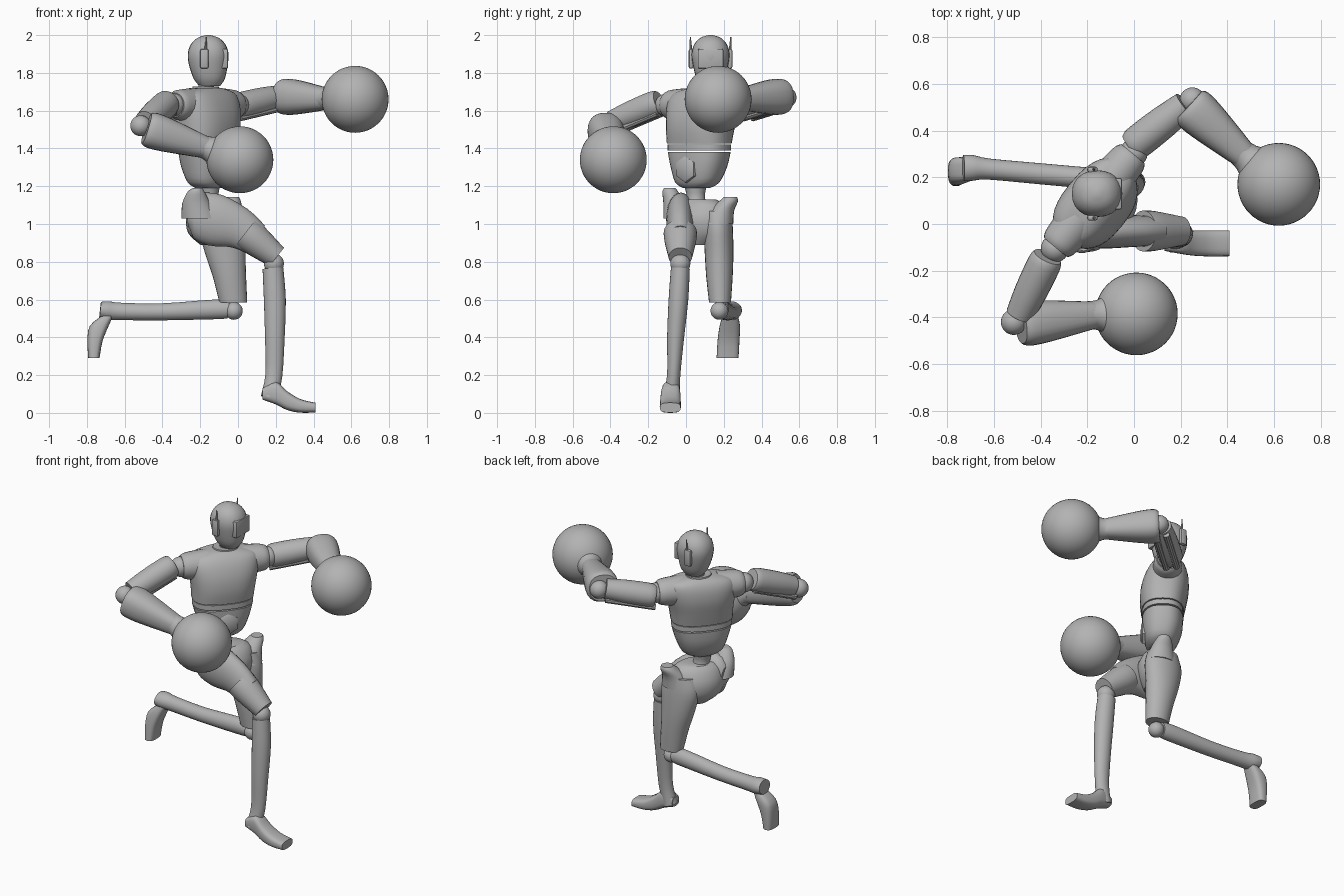
import bpy
import bmesh
import math
from mathutils import Vector

default_cube = bpy.data.objects.get("Cube")
if default_cube:
    bpy.data.objects.remove(default_cube, do_unlink=True)

GREY = (0.45, 0.45, 0.45, 1)
grey = bpy.data.materials.new("plain_grey")
grey.use_nodes = True
grey.diffuse_color = GREY
shader = next(n for n in grey.node_tree.nodes if n.type == "BSDF_PRINCIPLED")
shader.inputs["Base Color"].default_value = GREY

X, Y, Z = Vector((1, 0, 0)), Vector((0, 1, 0)), Vector((0, 0, 1))
ACROSS = Vector((.635, .77, 0)).normalized()   # right shoulder to left shoulder
FORWARD = ACROSS.cross(Z)                      # where the chest points


def finish(name, bm, angle=35):
    """Turn a bmesh into a named, smooth-shaded grey object."""
    bmesh.ops.recalc_face_normals(bm, faces=bm.faces)
    mesh = bpy.data.meshes.new(name)
    bm.to_mesh(mesh)
    bm.free()
    mesh.materials.append(grey)
    obj = bpy.data.objects.new(name, mesh)
    bpy.context.collection.objects.link(obj)
    bpy.ops.object.select_all(action="DESELECT")
    obj.select_set(True)
    bpy.context.view_layer.objects.active = obj
    bpy.ops.object.shade_smooth_by_angle(angle=math.radians(angle))
    return obj


def blend(rings, steps):
    """Catmull-Rom interpolation of ring centres and radii."""
    vectors = [Vector(r) for r in rings]
    last = len(vectors) - 1
    result = []
    for i in range(last):
        p, q = vectors[max(i - 1, 0)], vectors[i]
        r, s = vectors[i + 1], vectors[min(i + 2, last)]
        for k in range(steps):
            t = k / steps
            result.append(q + (r - p) * (t / 2)
                          + (p * 2 - q * 5 + r * 4 - s) * (t * t / 2)
                          + (q * 3 - p - r * 3 + s) * (t ** 3 / 2))
    return result + [vectors[last]]


def loft(name, rings, hint, axis=None, sides=24, power=2, steps=3):
    """Skin rings (x, y, z, radius along hint, radius across hint)."""
    rings = blend(rings, steps)
    centres = [Vector(r[:3]) for r in rings]
    bm = bmesh.new()
    loops = []
    for i, (ring, centre) in enumerate(zip(rings, centres)):
        ahead, behind = centres[min(i + 1, len(rings) - 1)], centres[max(i - 1, 0)]
        along = axis or (ahead - behind).normalized()
        side = (hint - along * hint.dot(along)).normalized()
        other = along.cross(side)
        loop = []
        for k in range(sides):
            angle = math.tau * k / sides
            c, s = math.cos(angle), math.sin(angle)
            c = math.copysign(abs(c) ** (2 / power), c)
            s = math.copysign(abs(s) ** (2 / power), s)
            loop.append(bm.verts.new(centre + side * ring[3] * c + other * ring[4] * s))
        loops.append(loop)
    for low, high in zip(loops, loops[1:]):
        for k in range(sides):
            n = (k + 1) % sides
            bm.faces.new((low[k], low[n], high[n], high[k]))
    bm.faces.new(loops[0])
    bm.faces.new(loops[-1])
    return finish(name, bm)


def limb(name, start, end, profile, **options):
    """Straight round limb; profile holds (fraction along, radius)."""
    start, end = Vector(start), Vector(end)
    rings = [(*start.lerp(end, t), r, r) for t, r in profile]
    return loft(name, rings, Z, (end - start).normalized(), **options)


def ball(name, centre, radius, detail=16):
    bm = bmesh.new()
    bmesh.ops.create_uvsphere(bm, u_segments=2 * detail, v_segments=detail, radius=radius)
    bmesh.ops.translate(bm, verts=bm.verts, vec=centre)
    return finish(name, bm)


def block(name, centre, size, bevel):
    bm = bmesh.new()
    bmesh.ops.create_cube(bm, size=1)
    bmesh.ops.scale(bm, verts=bm.verts, vec=size)
    bmesh.ops.translate(bm, verts=bm.verts, vec=centre)
    bmesh.ops.bevel(bm, geom=bm.edges[:], offset=bevel, segments=2, affect="EDGES", profile=.5)
    return finish(name, bm)


# Head, visor and ear pieces
loft("head", [(-.15, .13, 1.73, .055, .05), (-.152, .13, 1.77, .083, .075),
              (-.157, .13, 1.84, .102, .093), (-.158, .13, 1.9, .108, .1),
              (-.158, .13, 1.95, .092, .087), (-.158, .13, 1.985, .057, .055),
              (-.158, .13, 2, .012, .012)], X, Z, power=2.2)
block("visor", (-.082, .13, 1.875), (.06, .135, .105), .008)
for side, label in ((-1, "right"), (1, "left")):
    y = .13 + side * .103
    block(label + "_ear", (-.178, y, 1.875), (.045, .025, .105), .01)
    limb(label + "_ear_fin", (-.172, y, 1.9), (-.168, y + side * .004, 1.99),
         [(0, .009), (1, .003)], sides=6)
limb("neck", (-.175, .12, 1.66), (-.165, .125, 1.77), [(0, .052), (.4, .04), (1, .043)])

# Torso, turned between the hips and the punch
loft("chest", [(-.16, .07, 1.425, .183, .125), (-.16, .075, 1.5, .19, .137),
               (-.165, .085, 1.58, .203, .14), (-.17, .095, 1.65, .21, .125),
               (-.17, .105, 1.695, .185, .1), (-.17, .11, 1.72, .09, .07)],
     ACROSS, Z, sides=32, power=2.5)
loft("collar", [(-.17, .115, 1.69, .085, .075), (-.17, .115, 1.727, .075, .066),
                (-.17, .115, 1.725, .06, .055)], ACROSS, Z, steps=1)
loft("waist_band", [(-.16, .07, 1.388, .18, .122), (-.16, .07, 1.42, .18, .122)],
     ACROSS, Z, sides=32, power=2.5)
loft("abdomen", [(-.16, .07, 1.38, .178, .12), (-.158, .068, 1.3, .155, .115),
                 (-.155, .06, 1.22, .122, .09), (-.155, .055, 1.19, .07, .06)],
     ACROSS, Z, sides=32, power=2.5)
belly = Vector((-.158, .068, 1.29))
limb("belly_plate", belly + FORWARD * .08, belly + FORWARD * .125,
     [(0, .075), (.8, .07), (1, .055)], sides=6, steps=1)
limb("waist", (-.155, .05, 1.21), (-.145, .055, 1.06), [(0, .062), (.5, .048), (1, .08)])

# Shoulders
heart = Vector((-.17, .1, 1.63))
for side, label in ((-1, "right"), (1, "left")):
    limb(label + "_shoulder", heart + ACROSS * side * .1, heart + ACROSS * side * .26,
         [(0, .09), (.5, .085), (.85, .078), (1, .065)])
    ball(label + "_shoulder_joint", heart + ACROSS * side * .265, .06)

# Arms and round boxing gloves
arms = {
    "left": ((-.01, .33, 1.62), (.22, .51, 1.675), (.25, .53, 1.67),
             (.235, .51, 1.675), (.47, .295, 1.662), (.62, .17, 1.66)),
    "right": ((-.37, -.14, 1.645), (-.49, -.39, 1.54), (-.515, -.42, 1.52),
              (-.485, -.43, 1.505), (-.17, -.39, 1.405), (.01, -.385, 1.34)),
}
for label, (shoulder, bicep_end, elbow, fore_start, wrist, fist) in arms.items():
    limb(label + "_upper_arm", shoulder, bicep_end,
         [(0, .062), (.12, .072), (.6, .07), (1, .06)])
    ball(label + "_elbow", elbow, .055)
    limb(label + "_forearm", fore_start, wrist,
         [(0, .082), (.08, .095), (.35, .09), (1, .058)], power=2.4)
    run = Vector(bicep_end) - Vector(shoulder)
    across = run.cross(Z).normalized()
    for sign in (-1, 1):
        offset = across * sign * .03 - Z * .057
        limb(label + "_arm_rod", Vector(shoulder) + offset, Vector(bicep_end) + offset,
             [(0, .02), (1, .02)], sides=10, steps=1)
    reach = Vector(fist) - Vector(wrist)
    limb(label + "_glove_cuff", Vector(wrist) - reach * .15, fist,
         [(0, .06), (.2, .065), (.4, .09), (.6, .13)])
    ball(label + "_glove", fist, .177, 24)

# Pelvis and flared hips
loft("pelvis", [(-.13, .07, 1.13, .1, .07), (-.13, .07, 1.1, .145, .1),
                (-.13, .07, 1.03, .165, .13), (-.13, .075, .95, .15, .12),
                (-.12, .075, .89, .08, .08)], ACROSS, Z)
loft("right_hip", [(-.2, -.04, 1.03, .08, .1), (-.22, -.06, 1.11, .06, .075),
                   (-.222, -.083, 1.17, .042, .045), (-.215, -.085, 1.19, .03, .025)], Y, Z)
loft("left_hip", [(-.06, .17, 1, .08, .1), (-.05, .19, 1.07, .065, .075),
                  (-.035, .225, 1.12, .05, .05), (-.03, .235, 1.142, .035, .035)], Y, Z)

# Front leg, bent and planted
loft("right_thigh", [(-.27, -.025, 1.045, .05, .06), (-.22, -.025, 1.045, .075, .12),
                     (-.12, -.03, 1.02, .075, .138), (0, -.03, .98, .068, .112),
                     (.09, -.03, .92, .064, .088)], Y)
limb("right_knee_cuff", (.04, -.03, .955), (.205, -.03, .825),
     [(0, .088), (.3, .085), (1, .062)])
ball("right_knee", (.19, -.03, .79), .053)
loft("right_shin", [(.185, -.03, .765, .05, .055), (.195, -.04, .6, .052, .058),
                    (.195, -.055, .4, .045, .052), (.19, -.065, .2, .035, .045),
                    (.165, -.078, .08, .045, .045)], Y)
loft("right_foot", [(.13, -.08, .1, .035, .03), (.2, -.08, .105, .048, .06),
                    (.26, -.082, .065, .054, .05), (.33, -.083, .037, .056, .036),
                    (.41, -.083, .028, .055, .026)], Y, X, power=3)

# Rear leg, kicked back
loft("left_thigh", [(-.08, .165, 1.07, .075, .1), (-.08, .17, .98, .078, .125),
                    (-.068, .175, .85, .076, .108), (-.045, .177, .72, .07, .088),
                    (-.025, .18, .585, .058, .074)], Y, -Z)
ball("left_knee", (-.022, .177, .54), .047)
loft("left_shin", [(-.05, .185, .545, .04, .045), (-.12, .19, .548, .045, .052),
                   (-.4, .215, .535, .045, .045), (-.62, .235, .537, .045, .046),
                   (-.69, .24, .541, .055, .05), (-.73, .24, .545, .056, .043)], Y)
loft("left_foot", [(-.69, .235, .515, .04, .03), (-.735, .232, .46, .054, .05),
                   (-.757, .225, .38, .058, .04), (-.763, .22, .29, .058, .03)], Y, -Z, power=3)
